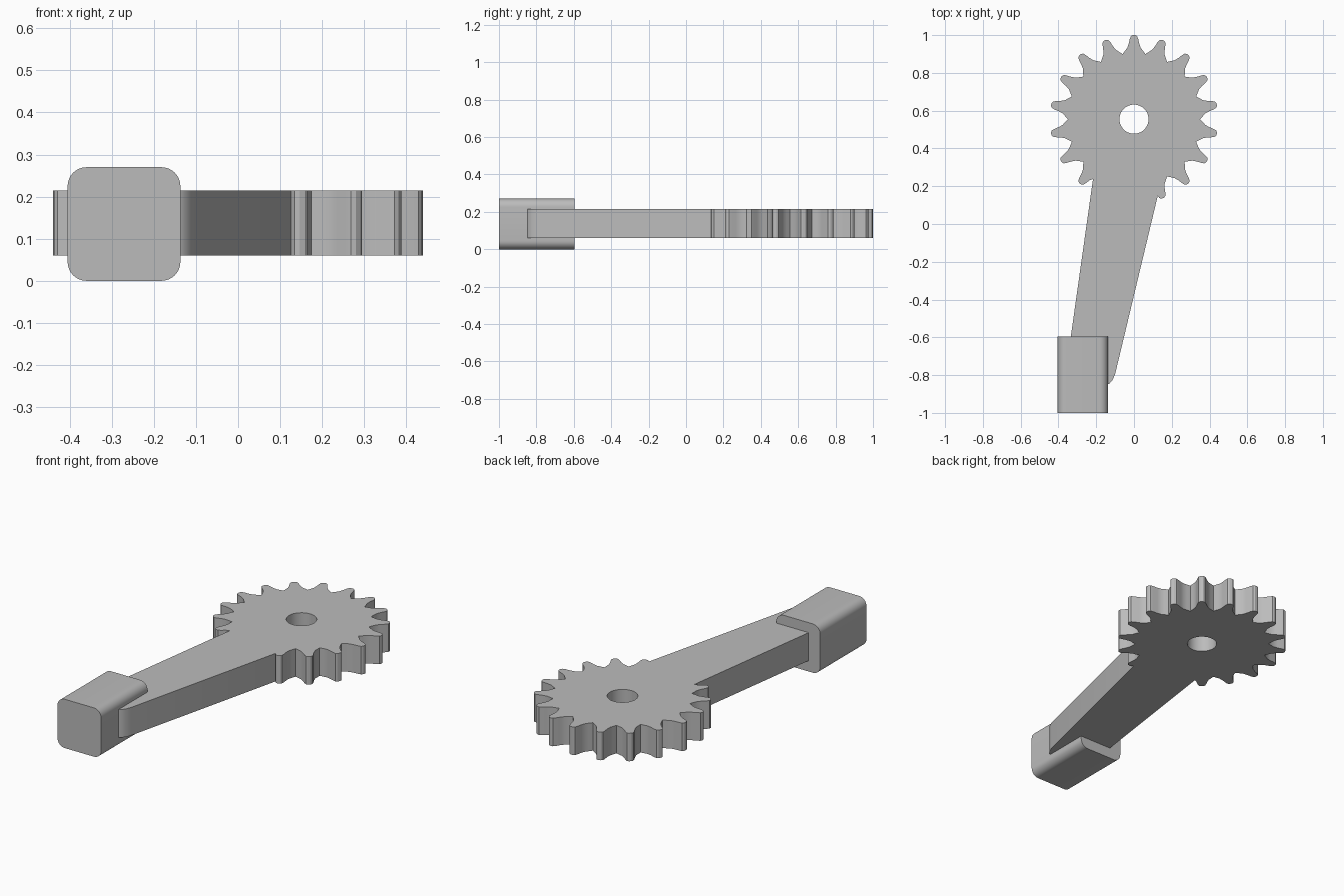
import bpy
import math

cube = bpy.data.objects.get("Cube")
if cube:
    bpy.data.objects.remove(cube, do_unlink=True)

grey = bpy.data.materials.new("light_grey")
grey.use_nodes = True
colour = (0.5, 0.5, 0.5, 1)
grey.diffuse_color = colour
grey.node_tree.nodes["Principled BSDF"].inputs["Base Color"].default_value = colour


def extrude_outline(name, loops, depth):
    """Fill closed outlines (inner ones become holes) and extrude both ways."""
    curve = bpy.data.curves.new(name, "CURVE")
    curve.dimensions = "2D"
    curve.fill_mode = "BOTH"
    curve.extrude = depth / 2
    for loop in loops:
        spline = curve.splines.new("POLY")
        spline.points.add(len(loop) - 1)
        for point, (x, y) in zip(spline.points, loop):
            point.co = (x, y, 0, 1)
        spline.use_cyclic_u = True
    obj = bpy.data.objects.new(name, curve)
    bpy.context.collection.objects.link(obj)
    bpy.ops.object.select_all(action="DESELECT")
    obj.select_set(True)
    bpy.context.view_layer.objects.active = obj
    bpy.ops.object.convert(target="MESH")
    obj = bpy.context.object
    obj.data.materials.clear()
    obj.data.materials.append(grey)
    bpy.ops.object.shade_smooth_by_angle(angle=math.radians(30))
    return obj


def arc(cx, cy, radius, start, end, steps):
    angles = [math.radians(start + (end - start) * i / steps) for i in range(steps + 1)]
    return [(cx + radius * math.cos(a), cy + radius * math.sin(a)) for a in angles]


# Gear and lever arm share one flat outline
GEAR_Y = 0.555
half_tooth = [(2.2, 0.439), (3.0, 0.425), (4.0, 0.4), (5.5, 0.378), (7.5, 0.365), (10, 0.35)]
tooth = [(-a, r) for a, r in reversed(half_tooth)] + [(0.9, 0.445)] + half_tooth
tooth.insert(len(half_tooth), (-0.9, 0.445))

outline = []
FIRST, LAST, PITCH = -70, 230, 20
for centre in range(FIRST, LAST + 1, PITCH):
    for offset, radius in tooth[:-1]:
        if centre == FIRST and offset < -2.5:
            continue        # hidden inside the arm
        if centre == LAST and offset > 4.5:
            continue
        a = math.radians(centre + offset)
        outline.append((radius * math.cos(a), GEAR_Y + radius * math.sin(a)))

# Arm sides and rounded lower end
outline += [(-0.217, 0.238), (-0.335, -0.6), (-0.365, -0.82), (-0.34, -0.85),
            (-0.15, -0.855), (-0.13, -0.845), (-0.113, -0.825), (-0.1, -0.795),
            (0.126, 0.15)]
bore = arc(0, GEAR_Y, 0.077, 0, 352.5, 47)
gear_arm = extrude_outline("gear_arm", [outline, bore], 0.155)
gear_arm.location.z = 0.1375

# Pedal block: rounded rectangle section running front to back
W, H, R = 0.268 / 2, 0.27 / 2, 0.045
section = []
for i, (sx, sy) in enumerate([(1, 1), (-1, 1), (-1, -1), (1, -1)]):
    section += arc(sx * (W - R), sy * (H - R), R, 90 * i, 90 * i + 90, 8)
pedal = extrude_outline("pedal_block", [section], 0.405)
pedal.rotation_euler.x = math.pi / 2
pedal.location = (-0.271, -0.7975, H)
